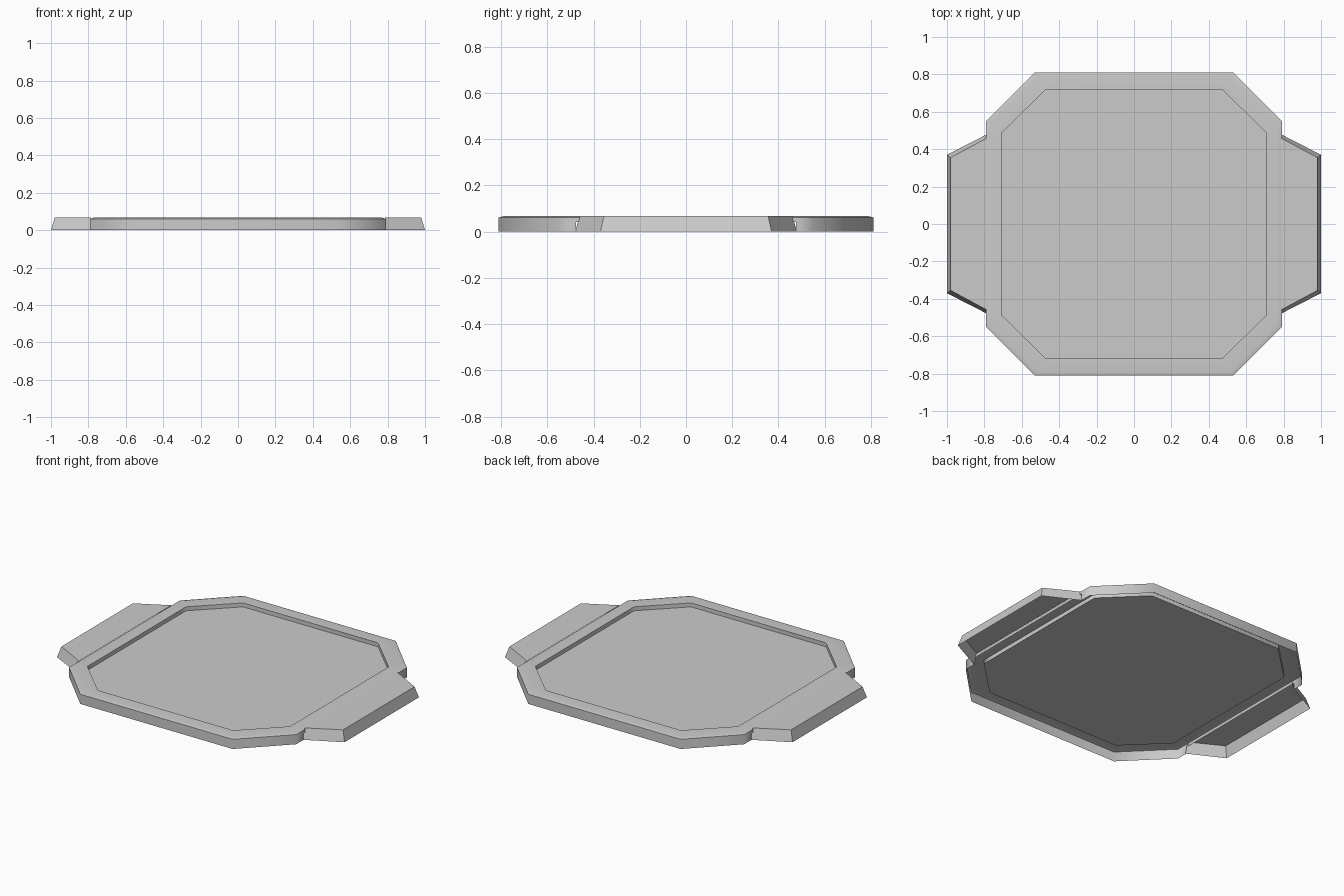
import bpy, bmesh, math

cube = bpy.data.objects.get("Cube")
if cube:
    bpy.data.objects.remove(cube, do_unlink=True)

grey = bpy.data.materials.new("plain_grey")
grey.use_nodes = True
colour = (0.6, 0.6, 0.6, 1)
grey.diffuse_color = colour
grey.node_tree.nodes["Principled BSDF"].inputs["Base Color"].default_value = colour

TOP = 0.067


def finish(bm, name):
    mesh = bpy.data.meshes.new(name)
    bm.to_mesh(mesh)
    bm.free()
    mesh.materials.append(grey)
    obj = bpy.data.objects.new(name, mesh)
    bpy.context.collection.objects.link(obj)
    bpy.ops.object.select_all(action="DESELECT")
    obj.select_set(True)
    bpy.context.view_layer.objects.active = obj
    bpy.ops.object.shade_smooth_by_angle(angle=math.radians(50))
    weighted = obj.modifiers.new("weighted_normals", "WEIGHTED_NORMAL")
    weighted.keep_sharp = True
    return obj


def ring(bm, x, y, cx, cy, side, z):
    # chamfered rectangle, with extra points on the sides where the wings meet
    quarter = [(x, side), (x, cy), (cx, y)]
    half = quarter + [(-a, b) for a, b in reversed(quarter)]
    outline = half + [(-a, -b) for a, b in half]
    return [bm.verts.new((a, b, z)) for a, b in outline]


def bridge(bm, low, high, skip=()):
    n = len(low)
    for i in range(n):
        if i not in skip:
            j = (i + 1) % n
            bm.faces.new((low[i], low[j], high[j], high[i]))


# Tray: open skirt, bevelled lip, flat rim and sunken floor
bm = bmesh.new()
outer = (0.79, 0.81, 0.53, 0.55, 0.475)
inner = (0.705, 0.72, 0.47, 0.49, 0.42)
foot = ring(bm, *outer, 0)
lip = ring(bm, *outer, TOP - 0.006)
rim = ring(bm, 0.77, 0.79, 0.52, 0.54, 0.465, TOP)
edge = ring(bm, *inner, TOP)
floor = ring(bm, *inner, TOP - 0.025)
wing_sides = (5, 11)
bridge(bm, foot, lip, skip=wing_sides)
for low, high in ((lip, rim), (rim, edge), (edge, floor)):
    bridge(bm, low, high)
bm.faces.new(floor)
# shallow skirt above the wing openings
for i in wing_sides:
    a, b = lip[i], lip[(i + 1) % len(lip)]
    drop = [bm.verts.new((v.co.x, v.co.y, TOP - 0.025)) for v in (a, b)]
    bm.faces.new((drop[0], drop[1], b, a))
finish(bm, "tray")

# Wings: open shells with sloping outer walls
for name, s in (("left_wing", 1), ("right_wing", -1)):
    bm = bmesh.new()
    low = [(0.785, -0.48), (1, -0.37), (1, 0.37), (0.785, 0.48)]
    high = [(0.785, -0.46), (0.98, -0.355), (0.98, 0.355), (0.785, 0.46)]
    base = [bm.verts.new((s * x, y, 0)) for x, y in low]
    top = [bm.verts.new((s * x, y, TOP)) for x, y in high]
    bridge(bm, base, top, skip=(3,))
    bm.faces.new(top)
    if s < 0:
        bmesh.ops.reverse_faces(bm, faces=bm.faces[:])
    finish(bm, name)
